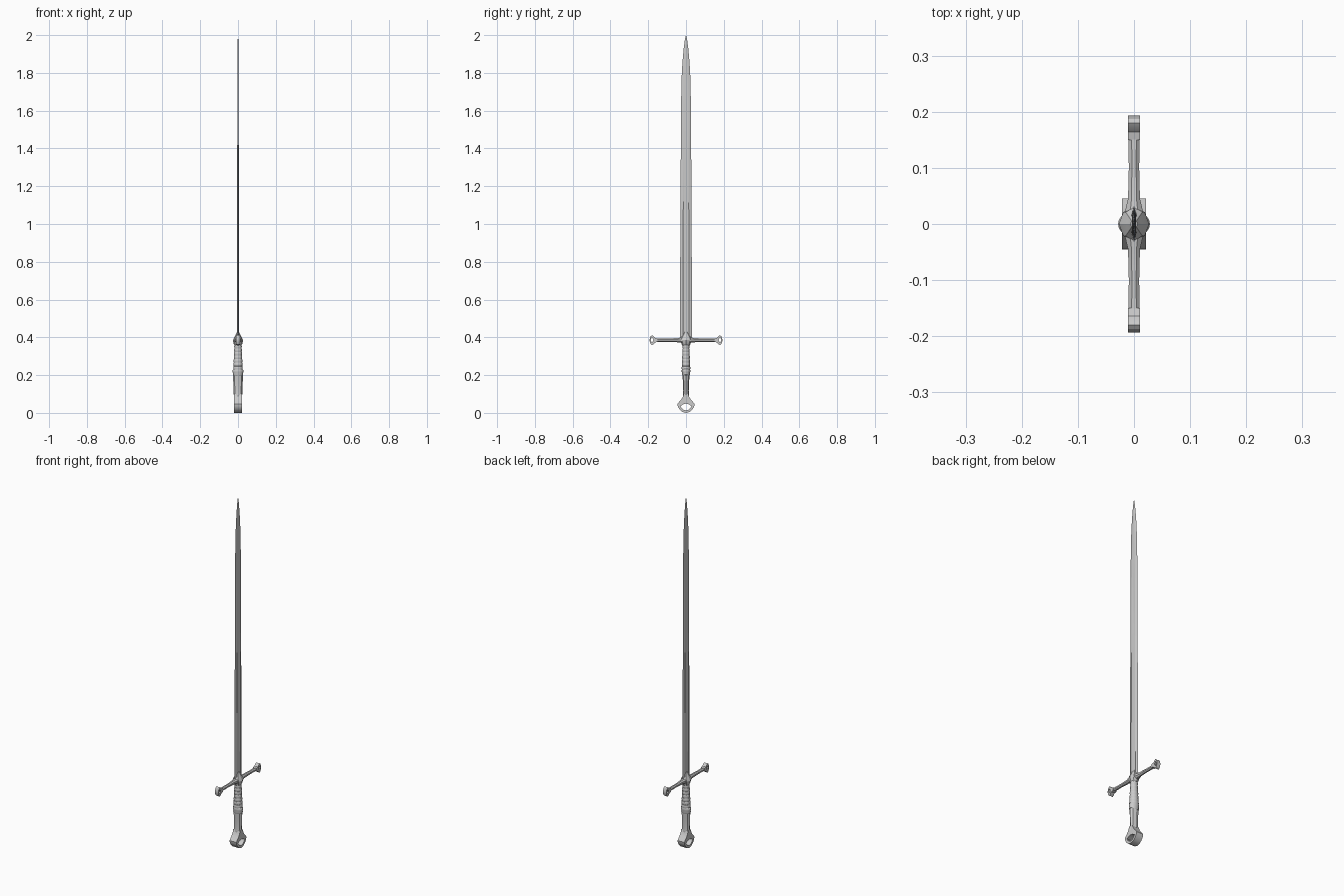
import bpy, bmesh, math

if "Cube" in bpy.data.objects:
    bpy.data.objects.remove(bpy.data.objects["Cube"])

def finish(name, bm, angle=30):
    bmesh.ops.recalc_face_normals(bm, faces=bm.faces)
    me = bpy.data.meshes.new(name)
    bm.to_mesh(me)
    bm.free()
    ob = bpy.data.objects.new(name, me)
    bpy.context.collection.objects.link(ob)
    smooth(ob, angle)
    return ob

def smooth(ob, angle):
    bpy.ops.object.select_all(action='DESELECT')
    ob.select_set(True)
    bpy.context.view_layer.objects.active = ob
    bpy.ops.object.shade_smooth_by_angle(angle=math.radians(angle))

def loft(name, rings, angle=30):
    """Skin a list of equal-length point rings and cap both ends."""
    bm = bmesh.new()
    vs = [[bm.verts.new(p) for p in r] for r in rings]
    n = len(vs[0])
    for a, b in zip(vs, vs[1:]):
        for i in range(n):
            bm.faces.new((a[i], a[(i + 1) % n], b[(i + 1) % n], b[i]))
    bm.faces.new(vs[0])
    bm.faces.new(vs[-1])
    return finish(name, bm, angle)

def ellipse_z(rx, ry, z, n=20):
    return [(rx * math.cos(2 * math.pi * i / n), ry * math.sin(2 * math.pi * i / n), z)
            for i in range(n)]

def plate(name, outline, hole, half):
    """Pierced plate drawn in the y-z plane, extruded along x."""
    cu = bpy.data.curves.new(name, 'CURVE')
    cu.dimensions, cu.fill_mode, cu.extrude = '2D', 'BOTH', half
    for pts in (outline, hole):
        sp = cu.splines.new('POLY')
        sp.points.add(len(pts) - 1)
        for p, (a, b) in zip(sp.points, pts):
            p.co = (a, b, 0, 1)
        sp.use_cyclic_u = True
    ob = bpy.data.objects.new(name, cu)
    ob.rotation_euler = (math.pi / 2, 0, math.pi / 2)
    bpy.context.collection.objects.link(ob)
    bpy.ops.object.select_all(action='DESELECT')
    ob.select_set(True)
    bpy.context.view_layer.objects.active = ob
    bpy.ops.object.convert(target='MESH')
    ob = bpy.context.object
    bm = bmesh.new()
    bm.from_mesh(ob.data)
    bmesh.ops.remove_doubles(bm, verts=bm.verts, dist=1e-5)
    bm.to_mesh(ob.data)
    bm.free()
    smooth(ob, 30)
    return ob

# blade: z, half width, half thickness, fuller floor
def blade_ring(z, w, t, f):
    side = [(w, 0), (0.5 * w, t), (0.36 * w, f), (-0.36 * w, f), (-0.5 * w, t)]
    return [(x, y, z) for y, x in side] + [(-x, -y, z) for y, x in side]

loft("blade", [blade_ring(*s) for s in (
    (0.385, .033, .0055, .003), (0.72, .031, .005, .003), (1.1, .029, .0045, .003),
    (1.4, .0275, .004, .0035), (1.66, .0255, .0035, .0036), (1.78, .023, .003, .0033),
    (1.86, .0185, .0025, .003), (1.93, .012, .002, .0023), (1.975, .006, .0014, .0016),
    (2.0, .0004, .0003, .0003))], 12)

# guard arms: octagonal bar thickened at the centre
def arm_ring(y, rx, rz):
    return [(rx * math.cos(math.pi * (i + .5) / 4), y, .385 + rz * math.sin(math.pi * (i + .5) / 4))
            for i in range(8)]

arm = [(0, .022, .019), (.02, .018, .016), (.045, .0115, .012), (.1, .01, .0095), (.168, .011, .01)]
loft("guard_bar", [arm_ring(-y, a, b) for y, a, b in arm[:0:-1]] +
     [arm_ring(*a) for a in arm], 35)

# guard centre block, faceted, rising to a point on the blade faces
loft("guard_block", [ellipse_z(a, b, z, 8) for z, a, b in (
    (.358, .018, .02), (.366, .023, .024), (.385, .027, .03), (.398, .021, .03),
    (.412, .013, .018), (.428, .006, .008))], 20)

# pierced fishtail ends of the guard
for s in (1, -1):
    half = [(.15, .009), (.164, .012), (.173, .022), (.180, .0265), (.187, .021), (.191, .011)]
    outline = [(s * y, .385 + h) for y, h in half] + [(s * .193, .385)] + \
              [(s * y, .385 - h) for y, h in half[::-1]]
    hole = [(s * y, .385 + h) for y, h in
            ((.172, 0), (.178, .012), (.183, .012), (.186, 0), (.183, -.012), (.178, -.012))]
    plate("guard_end_" + ("right" if s > 0 else "left"), outline, hole, .011)

# ribbed upper grip
grip, n = [], 7
for i in range(n):
    z0, dz = .228 + i * .133 / n, .133 / n
    r = .0235 - .006 * i / n
    grip += [ellipse_z(r, r * .9, z0), ellipse_z(r + .0015, r * .9 + .0015, z0 + dz * .3),
             ellipse_z(r + .0015, r * .9 + .0015, z0 + dz * .7), ellipse_z(r, r * .9, z0 + dz * .98)]
loft("grip", grip, 40)

# collar between the grip and the pommel stem
loft("grip_collar", [ellipse_z(a, b, z) for z, a, b in (
    (.196, .023, .018), (.202, .027, .021), (.21, .026, .020), (.216, .0285, .0225),
    (.226, .0285, .0225), (.232, .024, .021))], 35)

# pommel stem, octagonal and waisted
loft("pommel_stem", [ellipse_z(a, b, z, 8) for z, a, b in (
    (.06, .021, .021), (.085, .022, .017), (.12, .0235, .0145), (.16, .025, .016),
    (.20, .026, .019))], 25)

# pierced fishtail pommel
half = [(.012, .10), (.017, .085), (.025, .071), (.037, .058), (.045, .047),
        (.043, .033), (.034, .018), (.020, .005)]
outline = half + [(0, 0)] + [(-y, z) for y, z in half[::-1]]
hole_r = [(.012, .046), (.029, .037), (.022, .024), (.012, .016)]
hole = [(0, .049)] + hole_r + [(0, .013)] + [(-y, z) for y, z in hole_r[::-1]]
plate("pommel", outline, hole, .0215)
